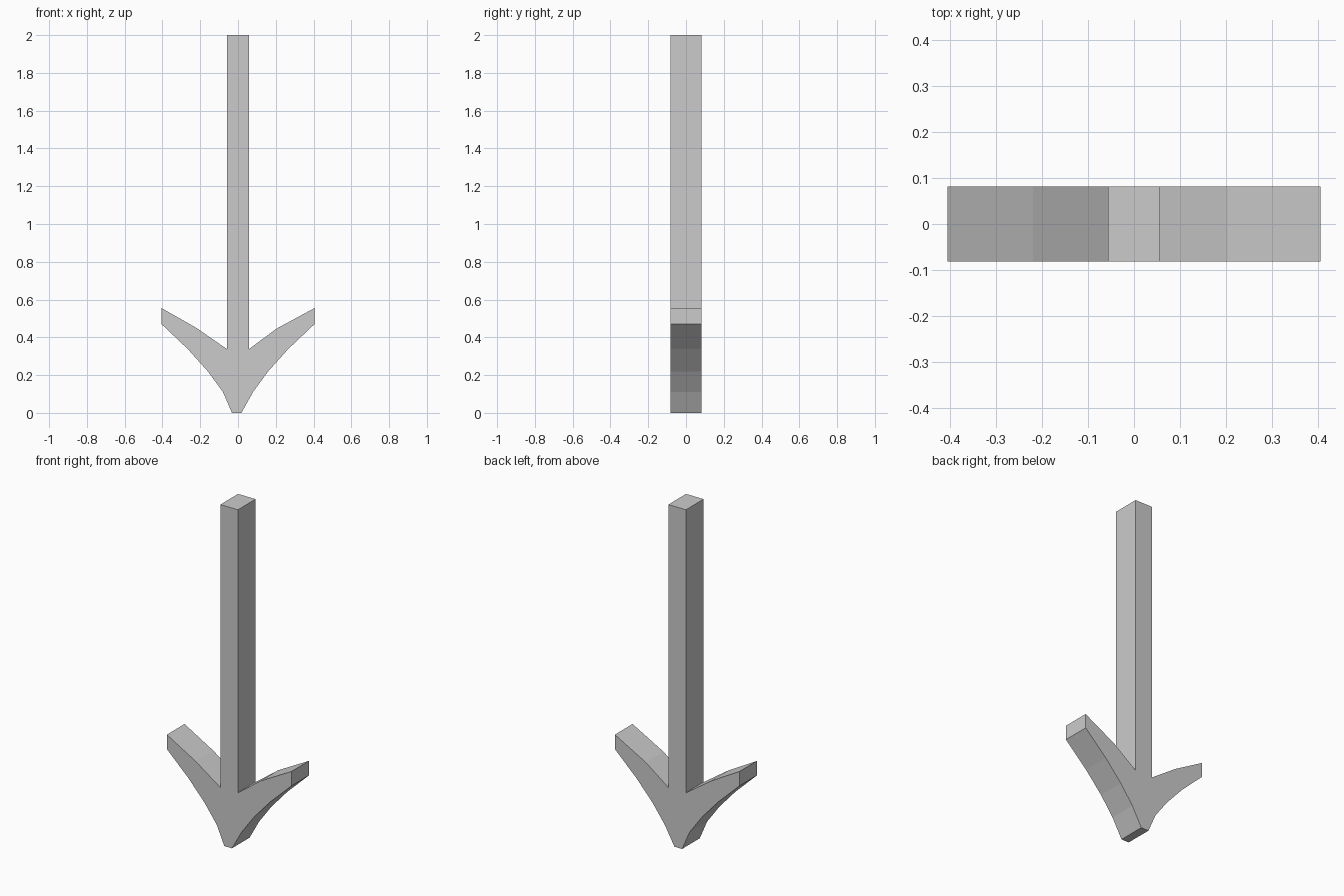
import bpy, bmesh

if "Cube" in bpy.data.objects:
    bpy.data.objects.remove(bpy.data.objects["Cube"])

HALF_DEPTH = 0.082

# Arrow outline in the front plane (x, z), counter-clockwise from the tip
right_lower = [(0.018, 0.0), (0.08, 0.111), (0.16, 0.22), (0.265, 0.337), (0.405, 0.47)]
right_upper = [(0.405, 0.555), (0.204, 0.446), (0.057, 0.337)]
shaft_top = [(0.057, 2.0), (-0.057, 2.0)]
left_upper = [(-0.057, 0.337), (-0.219, 0.449), (-0.405, 0.555)]
left_lower = [(-0.405, 0.47), (-0.265, 0.337), (-0.16, 0.22), (-0.08, 0.111), (-0.032, 0.0)]
outline = right_lower + right_upper + shaft_top + left_upper + left_lower

# Solid arrow: extrude the outline from front to back
bm = bmesh.new()
face = bm.faces.new([bm.verts.new((x, -HALF_DEPTH, z)) for x, z in outline])
ext = bmesh.ops.extrude_face_region(bm, geom=[face], use_keep_orig=True)
moved = [g for g in ext["geom"] if isinstance(g, bmesh.types.BMVert)]
bmesh.ops.translate(bm, verts=moved, vec=(0, 2 * HALF_DEPTH, 0))
bmesh.ops.recalc_face_normals(bm, faces=bm.faces[:])

mesh = bpy.data.meshes.new("arrow")
bm.to_mesh(mesh)
bm.free()
bpy.context.collection.objects.link(bpy.data.objects.new("arrow", mesh))
